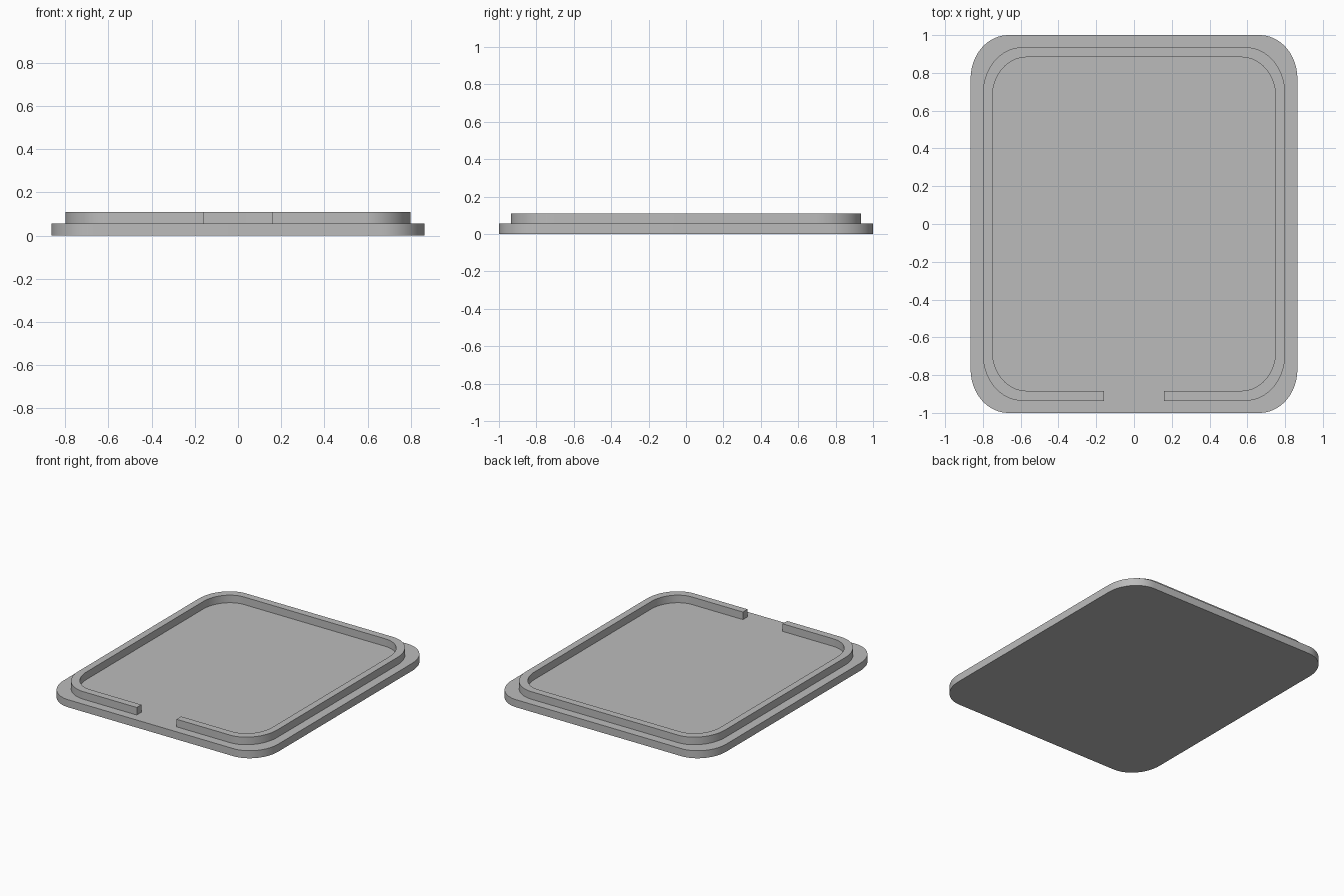
import bpy
import bmesh
from math import sin, cos, pi

PLATE_TOP = 0.055
RIM_TOP = 0.11
GAP = 0.16      # half width of the opening at the front
STEPS = 16      # segments per rounded corner

cube = bpy.data.objects.get("Cube")
if cube:
    bpy.data.objects.remove(cube, do_unlink=True)

grey = bpy.data.materials.new("light_grey")
grey.use_nodes = True
grey.diffuse_color = (0.5, 0.5, 0.5, 1)
grey.node_tree.nodes["Principled BSDF"].inputs["Base Color"].default_value = grey.diffuse_color


def rounded_outline(hx, hy, rx, ry):
    """Counter-clockwise outline with elliptical corners, starting at front right of centre."""
    points = []
    for k, (sx, sy) in enumerate([(1, -1), (1, 1), (-1, 1), (-1, -1)]):
        for i in range(STEPS + 1):
            a = (k - 1 + i / STEPS) * pi / 2
            points.append((sx * (hx - rx) + rx * cos(a), sy * (hy - ry) + ry * sin(a)))
    return points


def extruded_object(name, bm, height):
    """Raise the flat faces in bm into a closed solid with sharp edges."""
    bmesh.ops.recalc_face_normals(bm, faces=bm.faces)
    raised = bmesh.ops.extrude_face_region(bm, geom=bm.faces[:], use_keep_orig=True)
    verts = [g for g in raised["geom"] if isinstance(g, bmesh.types.BMVert)]
    bmesh.ops.translate(bm, verts=verts, vec=(0, 0, height))
    bmesh.ops.recalc_face_normals(bm, faces=bm.faces)
    mesh = bpy.data.meshes.new(name)
    bm.to_mesh(mesh)
    bm.free()
    mesh.materials.append(grey)
    obj = bpy.data.objects.new(name, mesh)
    bpy.context.collection.objects.link(obj)
    bpy.ops.object.select_all(action="DESELECT")
    obj.select_set(True)
    bpy.context.view_layer.objects.active = obj
    bpy.ops.object.shade_smooth_by_angle(angle=pi / 6)
    return obj


# Base plate with rounded corners
bm = bmesh.new()
bm.faces.new([bm.verts.new((x, y, 0)) for x, y in rounded_outline(0.865, 1.0, 0.2, 0.23)])
extruded_object("base_plate", bm, PLATE_TOP)

# Raised rim, open at the front
bm = bmesh.new()
edges = []
for hx, hy, rx, ry in [(0.8, 0.936, 0.21, 0.245), (0.75, 0.883, 0.18, 0.21)]:
    path = [(GAP, -hy)] + rounded_outline(hx, hy, rx, ry) + [(-GAP, -hy)]
    edges.append([bm.verts.new((x, y, PLATE_TOP)) for x, y in path])
outer, inner = edges
for i in range(len(outer) - 1):
    bm.faces.new((outer[i], outer[i + 1], inner[i + 1], inner[i]))
extruded_object("raised_rim", bm, RIM_TOP - PLATE_TOP)
